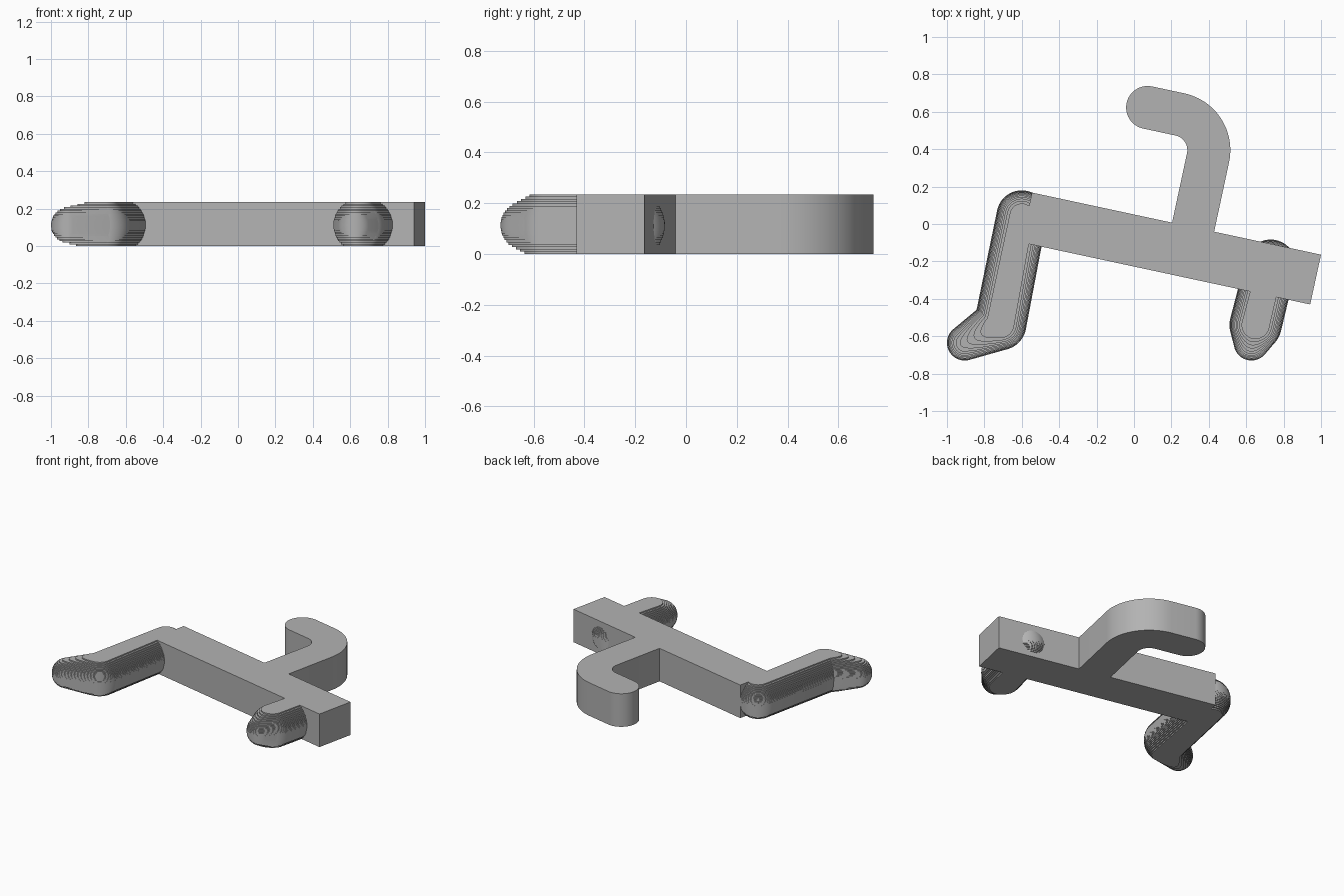
import bpy, bmesh, math
from mathutils import Vector

if "Cube" in bpy.data.objects:
    bpy.data.objects.remove(bpy.data.objects["Cube"])

H = 0.235            # overall thickness
MID = 0.112          # height of the limb axes
LAYERS = 26          # printed-style steps in the rounded limbs
SIDES = 64

grey = bpy.data.materials.new("plain grey")
grey.diffuse_color = (0.45, 0.45, 0.45, 1)
grey.use_nodes = True
grey.node_tree.nodes["Principled BSDF"].inputs["Base Color"].default_value = grey.diffuse_color


def finish(name, bm):
    bmesh.ops.recalc_face_normals(bm, faces=bm.faces)
    me = bpy.data.meshes.new(name)
    bm.to_mesh(me)
    bm.free()
    me.materials.append(grey)
    ob = bpy.data.objects.new(name, me)
    bpy.context.collection.objects.link(ob)
    bpy.ops.object.select_all(action='DESELECT')
    ob.select_set(True)
    bpy.context.view_layer.objects.active = ob
    bpy.ops.object.shade_smooth_by_angle(angle=math.radians(30))
    return ob


def plate(name, outline):
    """Flat outline extruded to the full thickness."""
    bm = bmesh.new()
    rings = [[bm.verts.new((p[0], p[1], z)) for p in outline] for z in (0, H)]
    n = len(outline)
    bm.faces.new(rings[0][::-1])
    bm.faces.new(rings[1])
    for i in range(n):
        j = (i + 1) % n
        bm.faces.new((rings[0][i], rings[0][j], rings[1][j], rings[1][i]))
    return finish(name, bm)


def section(a, b, z):
    """Outline of a tapered capsule cut at height z, one point per direction."""
    circles = []
    for k in range(33):
        t = k / 32
        r = a[2] + (b[2] - a[2]) * t
        if r > abs(z - MID):
            c = Vector((a[0] + (b[0] - a[0]) * t, a[1] + (b[1] - a[1]) * t))
            circles.append((c, math.sqrt(r * r - (z - MID) ** 2)))
    pts = []
    for i in range(SIDES):
        ang = math.tau * (i + 0.5) / SIDES
        d = Vector((math.cos(ang), math.sin(ang)))
        c, r = max(circles, key=lambda q: q[0].dot(d) + q[1])
        pts.append(c + d * r)
    return pts


def add_segment(bm, a, b):
    """Stepped tapered capsule, cut flat at the top and bottom."""
    rings = []
    for k in range(LAYERS):
        pts = section(a, b, H * (k + 0.5) / LAYERS)
        for z in (H * k / LAYERS, H * (k + 1) / LAYERS):
            rings.append([bm.verts.new((p.x, p.y, z)) for p in pts])
    for lo, hi in zip(rings, rings[1:]):
        for i in range(SIDES):
            j = (i + 1) % SIDES
            bm.faces.new((lo[i], lo[j], hi[j], hi[i]))
    bm.faces.new(rings[0][::-1])
    bm.faces.new(rings[-1])


def limb(name, joints):
    bm = bmesh.new()
    for a, b in zip(joints, joints[1:]):
        add_segment(bm, a, b)
    return finish(name, bm)


# long straight bar
plate("bar", [(-0.545, 0.168), (-0.603, -0.098), (0.942, -0.430), (1.0, -0.164)])

# curved hook: straight stem, quarter bend and rounded end
u, v = Vector((0.21, 0.978)), Vector((-0.978, 0.21))
c = Vector((0.205, 0.395))
R_IN, R_OUT, ARC = 0.08, 0.31, 24
end = c + u * 0.195 + v * 0.177


def arc(r):
    return [c - v * r * math.cos(t) + u * r * math.sin(t)
            for t in (math.pi / 2 * i / ARC for i in range(ARC + 1))]


cap = [end + u * 0.115 * math.cos(t) + v * 0.115 * math.sin(t)
       for t in (math.pi * i / ARC for i in range(ARC + 1))]
hook = [c - v * R_OUT - u * 0.5] + arc(R_OUT) + cap + arc(R_IN)[::-1]
hook.append(c - v * R_IN - u * 0.5)
plate("curved_hook", hook)

# rounded limbs: (x, y, radius) at each joint
limb("left_leg", [(-0.6, 0.045, 0.135), (-0.715, -0.535, 0.14), (-0.905, -0.635, 0.095)])
limb("right_leg", [(0.73, -0.22, 0.137), (0.65, -0.54, 0.14), (0.628, -0.635, 0.095)])
